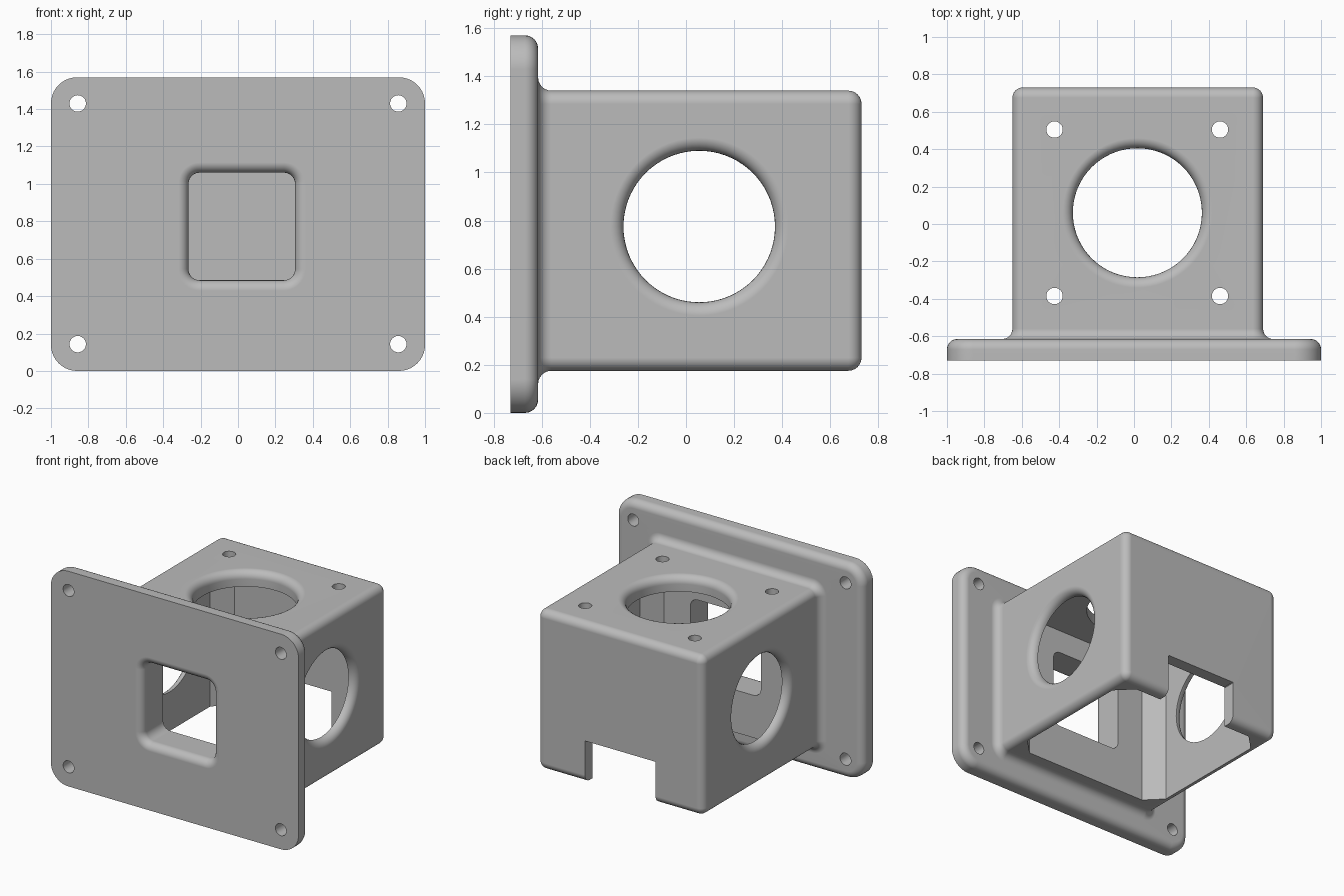
import bpy
import bmesh
import math

if "Cube" in bpy.data.objects:
    bpy.data.objects.remove(bpy.data.objects["Cube"], do_unlink=True)

FILLET = 0.055

grey = bpy.data.materials.new("light_grey")
grey.use_nodes = True
colour = (0.5, 0.5, 0.5, 1)
grey.diffuse_color = colour
grey.node_tree.nodes["Principled BSDF"].inputs["Base Color"].default_value = colour


def ring(rect, radius, offset, steps):
    """Rounded rectangle outline grown by offset."""
    a0, a1, b0, b1 = rect
    pts = []
    r = max(radius + offset, 0.004)
    corners = [(a1, b1, -1, -1), (a0, b1, 1, -1), (a0, b0, 1, 1), (a1, b0, -1, 1)]
    for q, (a, b, sa, sb) in enumerate(corners):
        ca = a - sa * offset + sa * r
        cb = b - sb * offset + sb * r
        for i in range(steps + 1):
            t = math.pi / 2 * (q + i / steps)
            pts.append((ca + r * math.cos(t), cb + r * math.sin(t)))
    return pts


AXES = {
    "x": lambda a, b, p: (p, a, b),
    "y": lambda a, b, p: (a, p, b),
    "z": lambda a, b, p: (a, b, p),
}


def loft(name, axis, sections, steps=10):
    """Skin a closed solid through (position, rect, radius, offset) sections."""
    bm = bmesh.new()
    rings = []
    for pos, rect, radius, offset in sections:
        rings.append([bm.verts.new(AXES[axis](a, b, pos))
                      for a, b in ring(rect, radius, offset, steps)])
    n = len(rings[0])
    for lo, hi in zip(rings, rings[1:]):
        for i in range(n):
            j = (i + 1) % n
            bm.faces.new((lo[i], lo[j], hi[j], hi[i]))
    bm.faces.new(rings[0])
    bm.faces.new(rings[-1])
    bmesh.ops.remove_doubles(bm, verts=bm.verts, dist=0.00005)
    bmesh.ops.recalc_face_normals(bm, faces=bm.faces)
    mesh = bpy.data.meshes.new(name)
    bm.to_mesh(mesh)
    bm.free()
    mesh.materials.append(grey)
    obj = bpy.data.objects.new(name, mesh)
    bpy.context.collection.objects.link(obj)
    return obj


def arc(start, rect, radius, direction, flare, steps=6):
    """Quarter-round sections; flare shrinks outward growth, else rounds an edge over."""
    out = []
    for i in range(steps + 1):
        t = math.pi / 2 * i / steps
        if flare:
            out.append((start + direction * FILLET * (1 - math.cos(t)), rect, radius,
                        FILLET * (1 - math.sin(t))))
        else:
            out.append((start + direction * FILLET * math.sin(t), rect, radius,
                        -FILLET * (1 - math.cos(t))))
    return out


def flared_end(surface, rect, radius, direction):
    """Cutter end with a rounded mouth, from outside the surface inward."""
    return [(surface - direction * 0.05, rect, radius, FILLET)] + \
        arc(surface, rect, radius, direction, True)


def circle(a, b, r):
    return (a - r, a + r, b - r, b + r)


# Flange plate and box body as one solid along y
plate = (-1, 1, 0, 1.57)
box = (-0.65, 0.69, 0.175, 1.34)
sections = [(-0.73, plate, 0.14, 0)]
sections += arc(-0.615 - FILLET, plate, 0.14, 1, False)
sections += arc(-0.615, box, FILLET, 1, True)
sections += arc(0.73 - FILLET, box, FILLET, 1, False)
housing = loft("mounting_housing", "y", sections)

cutters = []

# Inner cavity with chamfered corners, open at the bottom
cavity = (-0.592, 0.632, -0.485, 0.64)
cutters.append(loft("cavity_cutter", "z",
                    [(-0.1, cavity, 0.115, 0), (1.23, cavity, 0.115, 0)], 1))

# Front window
window = (-0.265, 0.305, 0.485, 1.06)
cutters.append(loft("window_cutter", "y",
                    flared_end(-0.73, window, 0.06, 1) + [(-0.3, window, 0.06, 0)]))

# Notch in the back wall
notch = (-0.265, 0.305, -0.1, 0.48)
cutters.append(loft("notch_cutter", "y",
                    [(0.4, notch, 0, 0), (0.9, notch, 0, 0)], 1))

# Round side openings
side = circle(0.055, 0.775, 0.315)
for surface, direction in ((-0.65, 1), (0.69, -1)):
    cutters.append(loft("side_hole_cutter", "x",
                        flared_end(surface, side, 0.315, direction)
                        + [(surface + direction * 0.3, side, 0.315, 0)], 18))

# Round top opening
top = circle(0.018, 0.06, 0.345)
cutters.append(loft("top_hole_cutter", "z",
                    flared_end(1.34, top, 0.345, -1) + [(0.9, top, 0.345, 0)], 18))

# Screw holes in the top and the plate
for x in (-0.425, 0.46):
    for y in (-0.385, 0.505):
        c = circle(x, y, 0.044)
        cutters.append(loft("top_screw_cutter", "z",
                            [(1, c, 0.044, 0), (1.5, c, 0.044, 0)], 6))
for x in (-0.857, 0.857):
    for z in (0.143, 1.43):
        c = circle(x, z, 0.044)
        cutters.append(loft("plate_screw_cutter", "y",
                            [(-0.9, c, 0.044, 0), (-0.5, c, 0.044, 0)], 6))

# Cut the openings
bpy.ops.object.select_all(action="DESELECT")
housing.select_set(True)
bpy.context.view_layer.objects.active = housing
for cutter in cutters:
    cutter.hide_render = True
    mod = housing.modifiers.new("cut", "BOOLEAN")
    mod.operation = "DIFFERENCE"
    mod.solver = "EXACT"
    mod.object = cutter
    bpy.ops.object.modifier_apply(modifier=mod.name)
    bpy.data.objects.remove(cutter, do_unlink=True)

# Smooth fillets with flat walls
bpy.ops.object.shade_smooth_by_angle(angle=math.radians(30))
weighted = housing.modifiers.new("flat_walls", "WEIGHTED_NORMAL")
weighted.keep_sharp = True
